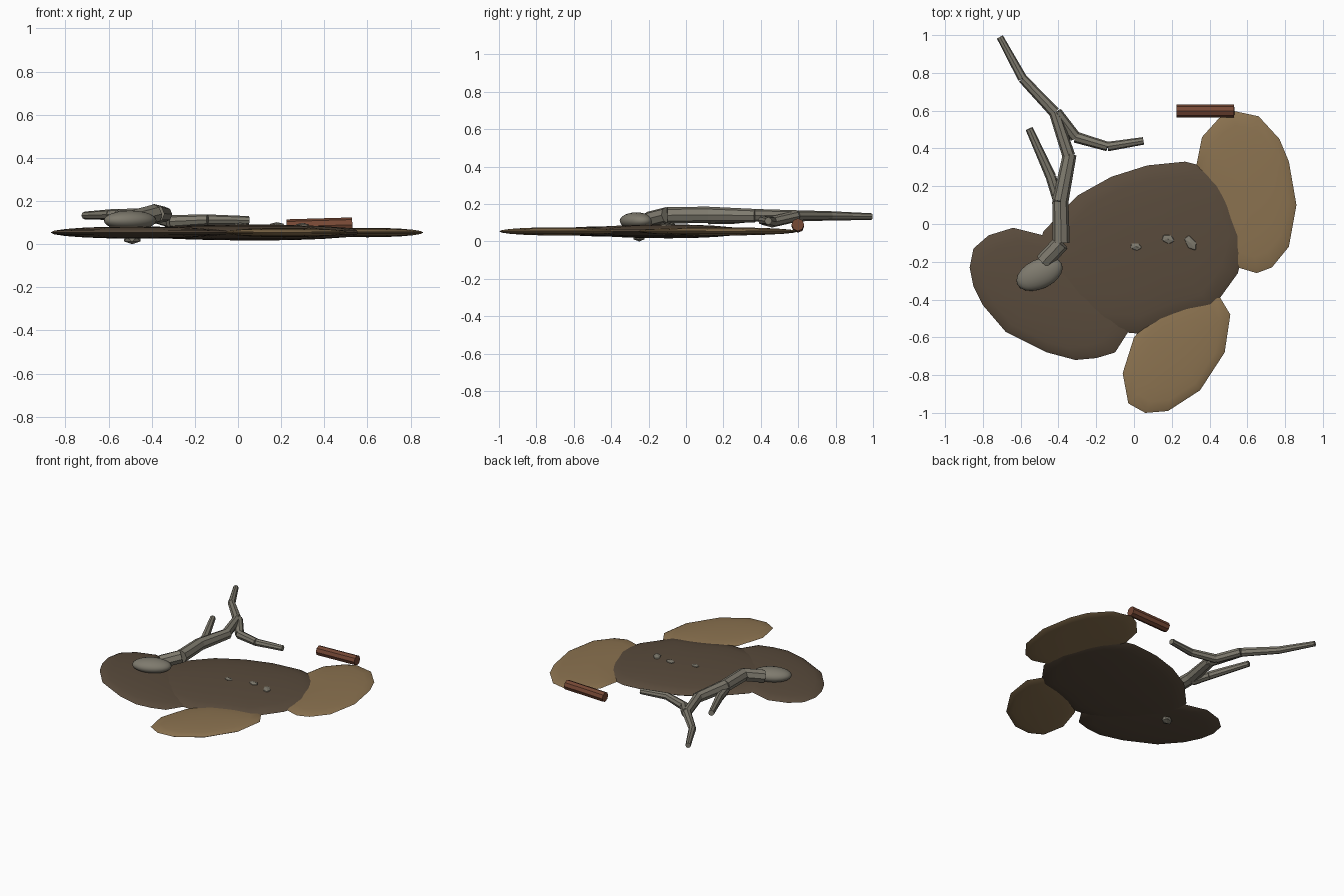
import bpy, bmesh, math
from mathutils import Vector, Matrix

if "Cube" in bpy.data.objects:
    bpy.data.objects.remove(bpy.data.objects["Cube"], do_unlink=True)


def material(name, colour):
    mat = bpy.data.materials.new(name)
    mat.use_nodes = True
    rgba = (*colour, 1)
    mat.diffuse_color = rgba
    mat.node_tree.nodes["Principled BSDF"].inputs["Base Color"].default_value = rgba
    return mat


TAN = material("dry earth tan", (0.26, 0.17, 0.08))
BROWN = material("dark soil brown", (0.1, 0.07, 0.045))
GREY = material("weathered grey", (0.21, 0.195, 0.155))
RUST = material("reddish wood", (0.18, 0.065, 0.035))


def finish(name, bm, mat, angle=30):
    bmesh.ops.recalc_face_normals(bm, faces=bm.faces)
    mesh = bpy.data.meshes.new(name)
    bm.to_mesh(mesh)
    bm.free()
    mesh.materials.append(mat)
    obj = bpy.data.objects.new(name, mesh)
    bpy.context.collection.objects.link(obj)
    bpy.ops.object.select_all(action="DESELECT")
    obj.select_set(True)
    bpy.context.view_layer.objects.active = obj
    bpy.ops.object.shade_smooth_by_angle(angle=math.radians(angle))
    return obj


def patch(name, outline, half, mat, mid=0.054):
    """Shallow lens of ground with an irregular rim; outline in hundredths."""
    bm = bmesh.new()
    rim = [Vector((x, y, 0)) / 100 for x, y in outline]
    centre = sum(rim, Vector()) / len(rim)
    n, steps = len(rim), 5
    rings = []
    for i in range(1 - steps, steps):
        a = i / steps * math.pi / 2
        level = Vector((0, 0, mid + half * math.sin(a)))
        rings.append([bm.verts.new(centre + (p - centre) * math.cos(a) + level)
                      for p in rim])
    for low, high in zip(rings, rings[1:]):
        for k in range(n):
            j = (k + 1) % n
            bm.faces.new((low[k], low[j], high[j], high[k]))
    for ring, sign in ((rings[0], -1), (rings[-1], 1)):
        pole = bm.verts.new(centre + Vector((0, 0, mid + sign * half)))
        for k in range(n):
            bm.faces.new((ring[k], ring[(k + 1) % n], pole))
    finish(name, bm, mat)


def rod(name, start, end, r1, r2, mat, sides=8, angle=30):
    """Tapered stick between two points."""
    a, b = Vector(start), Vector(end)
    turn = (b - a).to_track_quat("Z", "Y").to_matrix().to_4x4()
    bm = bmesh.new()
    bmesh.ops.create_cone(bm, cap_ends=True, segments=sides, radius1=r1, radius2=r2,
                          depth=(b - a).length,
                          matrix=Matrix.Translation((a + b) / 2) @ turn)
    finish(name, bm, mat, angle)


def limb(name, points, radii):
    """Chain of slightly overlapping tapered sticks."""
    for i in range(len(points) - 1):
        rod(f"{name}_{i + 1}", points[i], points[i + 1], radii[i], radii[i + 1], GREY)


def stone(name, centre, size, spin, detail=2, angle=60):
    bm = bmesh.new()
    place = (Matrix.Translation(centre) @ Matrix.Rotation(math.radians(spin), 4, "Z")
             @ Matrix.Diagonal((*size, 1)))
    bmesh.ops.create_icosphere(bm, subdivisions=detail, radius=1, matrix=place)
    finish(name, bm, GREY, angle)


# Ground patches
patch("main_soil_patch", [(60, -6), (54, 12), (47, 23), (35, 31), (27, 33), (7, 31),
                          (-12, 25), (-30, 15), (-48, -4), (-55, -25), (-40, -46),
                          (-20, -56), (2, -58), (22, -50), (42, -44), (55, -26)],
      0.037, BROWN)
patch("side_soil_patch", [(-87, -23), (-85, -13), (-77, -6), (-64, -2), (-48, -6),
                          (-25, -20), (-8, -40), (-3, -57), (-10, -68), (-20, -71),
                          (-31, -72), (-46, -68), (-68, -57), (-80, -43), (-85, -33)],
      0.028, BROWN)
patch("right_tan_patch", [(33, 31), (36, 46), (45, 56), (52, 60), (66, 57), (77, 45),
                          (82, 33), (86, 10), (82, -12), (73, -23), (65, -26),
                          (55, -23), (47, -5), (42, 13)], 0.022, TAN)
patch("front_tan_patch", [(45, -38), (51, -48), (48, -68), (35, -88), (18, -99),
                          (6, -100), (-3, -95), (-6, -79), (0, -60), (12, -46),
                          (30, -39)], 0.022, TAN)

# Dead branch: rounded butt, trunk and twigs
stone("branch_butt", (-0.5, -0.265, 0.11), (0.13, 0.078, 0.046), 25, detail=3)
limb("trunk", [(-0.48, -0.2, 0.115), (-0.385, -0.1, 0.14), (-0.39, 0.12, 0.143),
               (-0.34, 0.37, 0.138)], [0.045, 0.045, 0.043, 0.036])
limb("long_twig", [(-0.345, 0.36, 0.14), (-0.42, 0.59, 0.137), (-0.59, 0.77, 0.137),
                   (-0.71, 0.99, 0.133)], [0.034, 0.03, 0.025, 0.018])
limb("cross_twig", [(-0.41, 0.59, 0.135), (-0.31, 0.46, 0.105), (-0.14, 0.41, 0.113),
                    (0.05, 0.44, 0.11)], [0.03, 0.03, 0.025, 0.02])
limb("short_twig", [(-0.4, 0.12, 0.12), (-0.44, 0.25, 0.122), (-0.555, 0.505, 0.14)],
     [0.028, 0.028, 0.02])

# Cut log
rod("log", (0.225, 0.598, 0.081), (0.53, 0.598, 0.09), 0.034, 0.034, RUST, angle=20)

# Pebbles on top and one beneath
stone("pebble_left", (0.01, -0.12, 0.088), (0.034, 0.022, 0.013), -10, 1, 20)
stone("pebble_middle", (0.18, -0.08, 0.088), (0.038, 0.026, 0.014), -15, 1, 20)
stone("pebble_right", (0.3, -0.1, 0.085), (0.05, 0.028, 0.014), -55, 1, 20)
stone("pebble_under", (-0.49, -0.25, 0.022), (0.045, 0.035, 0.022), 20, 1, 20)
